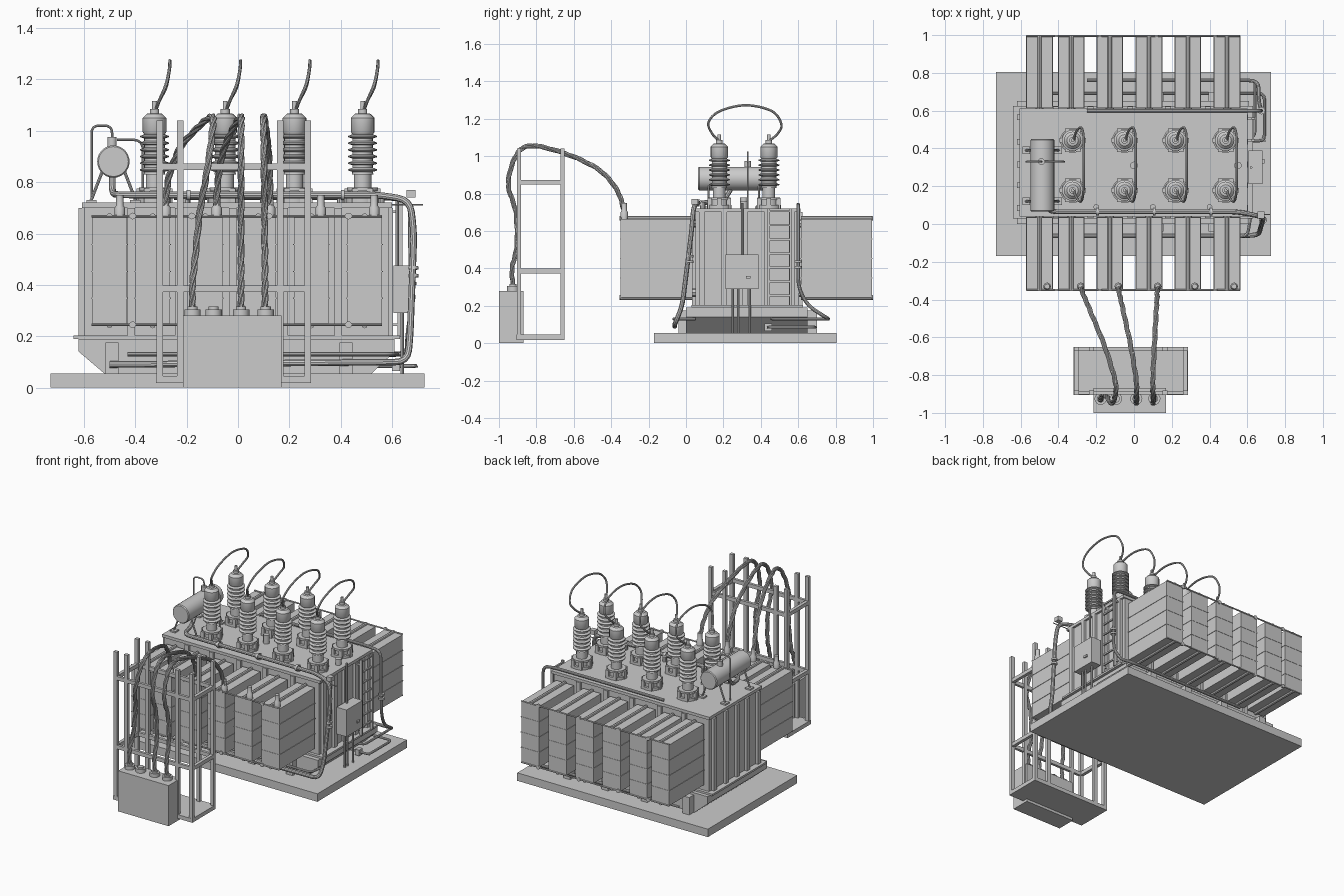
import bpy, bmesh, math
from mathutils import Vector as V

if "Cube" in bpy.data.objects:
    bpy.data.objects.remove(bpy.data.objects["Cube"])


def add_mesh(name, bm, smooth=False):
    bmesh.ops.recalc_face_normals(bm, faces=bm.faces)
    me = bpy.data.meshes.new(name)
    bm.to_mesh(me)
    bm.free()
    ob = bpy.data.objects.new(name, me)
    bpy.context.collection.objects.link(ob)
    if smooth:
        bpy.ops.object.select_all(action='DESELECT')
        ob.select_set(True)
        bpy.context.view_layer.objects.active = ob
        bpy.ops.object.shade_smooth_by_angle(angle=math.radians(35))
    return ob


def boxes(name, specs):
    bm = bmesh.new()
    for x0, x1, y0, y1, z0, z1 in specs:
        vs = bmesh.ops.create_cube(bm, size=1)['verts']
        for v in vs:
            v.co = V(((x0 + x1) / 2 + v.co.x * (x1 - x0), (y0 + y1) / 2 + v.co.y * (y1 - y0),
                      (z0 + z1) / 2 + v.co.z * (z1 - z0)))
    return add_mesh(name, bm)


def lathe(name, profile, loc, sides=20):
    bm = bmesh.new()
    vs = [bm.verts.new((r, 0, z)) for r, z in profile]
    es = [bm.edges.new(p) for p in zip(vs, vs[1:])]
    bmesh.ops.spin(bm, geom=vs + es, axis=(0, 0, 1), cent=(0, 0, 0), steps=sides, angle=2 * math.pi)
    bmesh.ops.remove_doubles(bm, verts=bm.verts, dist=1e-5)
    ob = add_mesh(name, bm, True)
    ob.location = loc
    return ob


def sweep(name, paths, r, sides=8):
    cu = bpy.data.curves.new(name, 'CURVE')
    cu.dimensions = '3D'
    cu.bevel_depth, cu.bevel_resolution, cu.use_fill_caps = r, max(0, sides // 2 - 2), True
    for pts in paths:
        sp = cu.splines.new('POLY')
        sp.points.add(len(pts) - 1)
        for p, c in zip(sp.points, pts):
            p.co = (*c, 1)
    tmp = bpy.data.objects.new(name, cu)
    bpy.context.collection.objects.link(tmp)
    bm = bmesh.new()
    bm.from_mesh(tmp.to_mesh())
    bpy.data.objects.remove(tmp)
    return add_mesh(name, bm, True)


def bend(pts, rad=0.03):
    # rounded pipe elbows
    pts = [V(p) for p in pts]
    out = [pts[0]]
    for a, b, c in zip(pts, pts[1:], pts[2:]):
        k = min(rad, (a - b).length * .45, (c - b).length * .45)
        s, e = b + (a - b).normalized() * k, b + (c - b).normalized() * k
        out += [s.lerp(b, t).lerp(b.lerp(e, t), t) for t in (0, .25, .5, .75, 1)]
    return out + [pts[-1]]


def smooth_path(pts, n=8):
    pts = [V(p) for p in pts]
    q = [pts[0]] + pts + [pts[-1]]
    out = []
    for p0, p1, p2, p3 in zip(q, q[1:], q[2:], q[3:]):
        for i in range(n):
            t = i / n
            out.append(.5 * (2 * p1 + (p2 - p0) * t + (2 * p0 - 5 * p1 + 4 * p2 - p3) * t * t
                             + (3 * p1 - p0 - 3 * p2 + p3) * t ** 3))
    return out + [pts[-1]]


# foundation and skid with sloped ends
boxes("foundation_slab", [(-.73, .725, -.17, .805, 0, .055)])
bm = bmesh.new()
f = bm.faces.new([bm.verts.new((x, .0, z)) for x, z in
                  ((-.52, .055), (.52, .055), (.61, .14), (.61, .19), (-.62, .19), (-.62, .14))])
ex = bmesh.ops.extrude_face_region(bm, geom=[f])['geom']
bmesh.ops.translate(bm, verts=[v for v in ex if isinstance(v, bmesh.types.BMVert)], vec=(0, .65, 0))
add_mesh("tank_skid", bm)
boxes("skid_feet", [(x - .025, x + .025, y, y + .06, .055, .175)
                    for x in (-.49, -.17, .13, .42) for y in (-.04, .64)])

# tank, flanges, cover and stiffening ribs
boxes("tank_flange", [(-.64, .63, .03, .625, .19, .203)])
boxes("tank_body", [(-.60, .585, .05, .605, .203, .7)])
boxes("tank_cover", [(-.607, .6, .04, .612, .7, .72)])
boxes("tank_ribs", [(x, x + .022, y, y + .03, .203, .7) for x in (-.62, .582)
                    for y in (.07, .19, .30, .42, .55)]
      + [(x - .015, x + .015, y, y + .02, .203, .7) for x in (-.415, -.23, -.02, .18, .39) for y in (.032, .603)])

# radiator banks on both sides
rad_x = (-.5, -.332, -.128, .079, .285, .493)
for side, (ya, yb) in (("front", (-.35, .035)), ("back", (.615, .995))):
    ym = (ya + yb) / 2
    inner, outer = (.06, ya) if side == "front" else (.59, yb)
    boxes(side + "_radiators", [(x - .068, x + .068, ya, yb, .245, .665) for x in rad_x])
    boxes(side + "_radiator_straps", [(x - .071, x + .071, ya - .002, yb + .002, z, z + .005)
                                      for x in rad_x for z in (.345, .45, .555)])
    sweep(side + "_radiator_headers", [[(x, ya, z), (x, yb, z)] for x in rad_x for z in (.668, .242)], .011)
    sweep(side + "_radiator_necks", [[(x, ym, z), (x, inner, z)] for x in rad_x for z in (.64, .27)], .022)
    sweep(side + "_tie_bars", [[(-.57, outer, z), (.56, outer, z)] for z in (.668, .245)], .005)
    sweep(side + "_tie_discs", [[(x, outer - .006, z), (x, outer + .006, z)]
                                for x in (-.41, -.18, .12, .43) for z in (.668, .245)], .013, 12)

# high voltage bushings
prof = [(0, .715), (.066, .715), (.066, .738), (.05, .738), (.05, .765), (.06, .765), (.06, .78),
        (.034, .78), (.034, .83), (.042, .83)]
for i in range(6):
    z = .84 + i * .026
    prof += [(.04, z), (.056, z + .005), (.056, z + .01), (.04, z + .016)]
prof += [(.046, .995), (.046, 1.05), (.03, 1.066), (.018, 1.068), (.018, 1.085), (.009, 1.085), (.009, 1.115), (0, 1.115)]
bx = (-.325, -.05, .22, .485)
for i, x in enumerate(bx):
    for tag, y in (("front", .178), ("back", .443)):
        lathe(f"{tag}_bushing_{i + 1}", prof, (x, y, 0))
        boxes(f"{tag}_bushing_clamps_{i + 1}", [(x + .058 * math.cos(a) - .012, x + .058 * math.cos(a) + .012,
              y + .058 * math.sin(a) - .012, y + .058 * math.sin(a) + .012, .72, .775)
              for a in [k * math.pi / 3 for k in range(6)]])
    sweep(f"jumper_cable_{i + 1}", [smooth_path([(x + .005, .178, 1.08), (x + .02, .14, 1.12), (x + .045, .12, 1.18),
          (x + .058, .18, 1.24), (x + .06, .32, 1.272), (x + .058, .46, 1.24), (x + .045, .51, 1.17),
          (x + .02, .49, 1.12), (x + .005, .443, 1.08)])], .0065)

# oil conservator with legs and breather
ob = lathe("conservator", [(0, 0), (.058, 0), (.063, .006), (.063, .379), (.058, .385), (0, .385)], (-.485, .45, .88), 28)
ob.rotation_euler = (math.pi / 2, 0, 0)
sweep("conservator_legs", [[(-.485 + s * .04, y, .85), (-.485 + s * .09, y, .72)] for s in (-1, 1) for y in (.12, .39)], .006)
boxes("conservator_feet", [(-.485 + s * .085 - .02, -.485 + s * .085 + .02, y - .02, y + .02, .72, .73)
                           for s in (-1, 1) for y in (.12, .39)])
sweep("breather_pipe", [bend([(-.49, .33, .93), (-.49, .33, 1.02), (-.57, .33, 1.02), (-.57, .33, .72)])], .005)
sweep("conservator_valve", [[(-.49, .33, .93), (-.49, .33, .975)]], .018, 12)
sweep("gauge_pipe", [bend([(-.47, .33, .965), (-.37, .33, .965), (-.37, .33, .72)], .04)], .005)

# oil piping
sweep("oil_pipe_front", [bend([(-.49, .25, .84), (-.49, .2, .755), (-.46, .065, .75), (.55, .065, .75), (.67, .04, .73),
      (.685, .03, .6), (.67, -.02, .2), (.66, -.06, .1), (-.5, -.06, .09)], .05)], .013, 10)
sweep("oil_pipe_back", [bend([(-.25, .6, .74), (.57, .6, .74), (.67, .6, .73), (.675, .6, .3), (.66, .65, .2),
      (.66, .76, .13), (-.25, .76, .13)], .05)], .01, 10)
sweep("drain_pipes", [bend(p) for p in (
      [(-.43, -.065, .13), (.6, -.065, .13), (.62, .05, .13)],
      [(-.43, .69, .085), (.69, .69, .085), (.69, .44, .085), (.55, .44, .085)],
      [(.55, .46, .13), (.64, .46, .13), (.64, .76, .13)])], .008)
sweep("pipe_couplings", [[(.683, .02, z), (.683, .021, z + .012)] for z in (.43, .46)]
      + [[(.675, .6, z), (.675, .6, z + .012)] for z in (.4, .43)]
      + [[(x, .065, .75), (x + .015, .065, .75)] for x in (-.2, .1, .4)], .02, 12)
boxes("pipe_valves", [(.655, .69, .03, .065, .74, .77), (.6, .63, .42, .46, .065, .105)])
sweep("valve_rod", [[(.6, .05, .712), (.72, .05, .712)], [(.56, .44, .082), (.7, .44, .082)]], .003)
sweep("cover_stubs", [[(x, .09, .72), (x, .09, .755)] for x in (-.2, .1, .4)], .015, 10)

# ladder and control cabinet on the right end
boxes("ladder", [(.62, .64, y, y + .012, .2, .72) for y in (.437, .553)]
      + [(.625, .635, .44, .56, .25 + i * .075, .26 + i * .075) for i in range(7)]
      + [(.58, .63, y, y + .012, z, z + .01) for y in (.437, .553) for z in (.24, .68)])
boxes("control_cabinet", [(.605, .68, .212, .388, .29, .475)])
boxes("cabinet_handle", [(.68, .69, .32, .345, .345, .36)])
sweep("cabinet_conduits", [[(.64, y, .05), (.64, y, .29)] for y in (.25, .28, .34)] + [[(.62, .3, .47), (.62, .3, .75)]], .007)
sweep("cover_gauges", [[(.55, .31, .72), (.55, .31, .76)], [(.0, .31, .72), (.0, .31, .78)]], .02, 12)

# cable outlets on the front radiators
out_x = (-.46, -.282, -.083, .125, .322, .53)
for i, x in enumerate(out_x):
    lathe(f"cable_outlet_{i + 1}", [(0, .53), (.006, .53), (.006, .66), (.02, .66), (.02, .70), (.014, .71),
                                    (.014, .75), (0, .75)], (x, -.33, 0), 12)

# cable rack
posts = [(x - .013, x + .013, y - .011, y + .011, .02, 1.04)
         for x in (-.305, -.225, .165, .272) for y in (-.893, -.661)]
boxes("cable_rack_posts", posts)
boxes("cable_rack_rails", [(-.318, .285, y - .009, y + .009, z - .013, z + .013) for y in (-.893, -.661) for z in (.385, .86)]
      + [(x - .011, x + .011, -.9, -.655, z - .013, z + .013) for x in (-.305, .272) for z in (.385, .86)])
boxes("cable_rack_base", [(-.32, .285, -.905, -.65, .018, .045)])

# junction box with cable glands
boxes("junction_box", [(-.215, .17, -1, -.868, 0, .28)])
for i, x in enumerate((-.177, -.095, .012, .108)):
    lathe(f"cable_gland_{i + 1}", [(0, .28), (.032, .28), (.032, .305), (.02, .305), (.02, .315), (0, .315)], (x, -.925, 0), 16)

# twisted power cables over the rack
yz = [(-.925, .31), (-.93, .4), (-.905, .52), (-.91, .7), (-.95, .85), (-.91, 1.0), (-.83, 1.055),
      (-.65, 1.015), (-.47, .93), (-.37, .82), (-.332, .71)]
for i, (xa, xm, xb) in enumerate(((-.177, -.1, -.282), (.012, .012, -.083), (.105, .1, .125))):
    xs = [xa, xa, xa + (xm - xa) * .15, xa + (xm - xa) * .4, xa + (xm - xa) * .75, xm, xm]
    xs += [xm + (xb - xm) * t for t in (.3, .7, .93, 1)]
    path = smooth_path([(x, y, z) for x, (y, z) in zip(xs, yz)], 9)
    strands = [[], [], []]
    for k, p in enumerate(path):
        t = (path[min(k + 1, len(path) - 1)] - path[max(k - 1, 0)]).normalized()
        n = V((1, 0, 0)) - t * t.x
        n.normalize()
        b = t.cross(n)
        for s in range(3):
            a = k * .45 + s * 2 * math.pi / 3
            strands[s].append(p + (n * math.cos(a) + b * math.sin(a)) * .007)
    sweep(f"power_cable_{i + 1}", strands, .0072)
